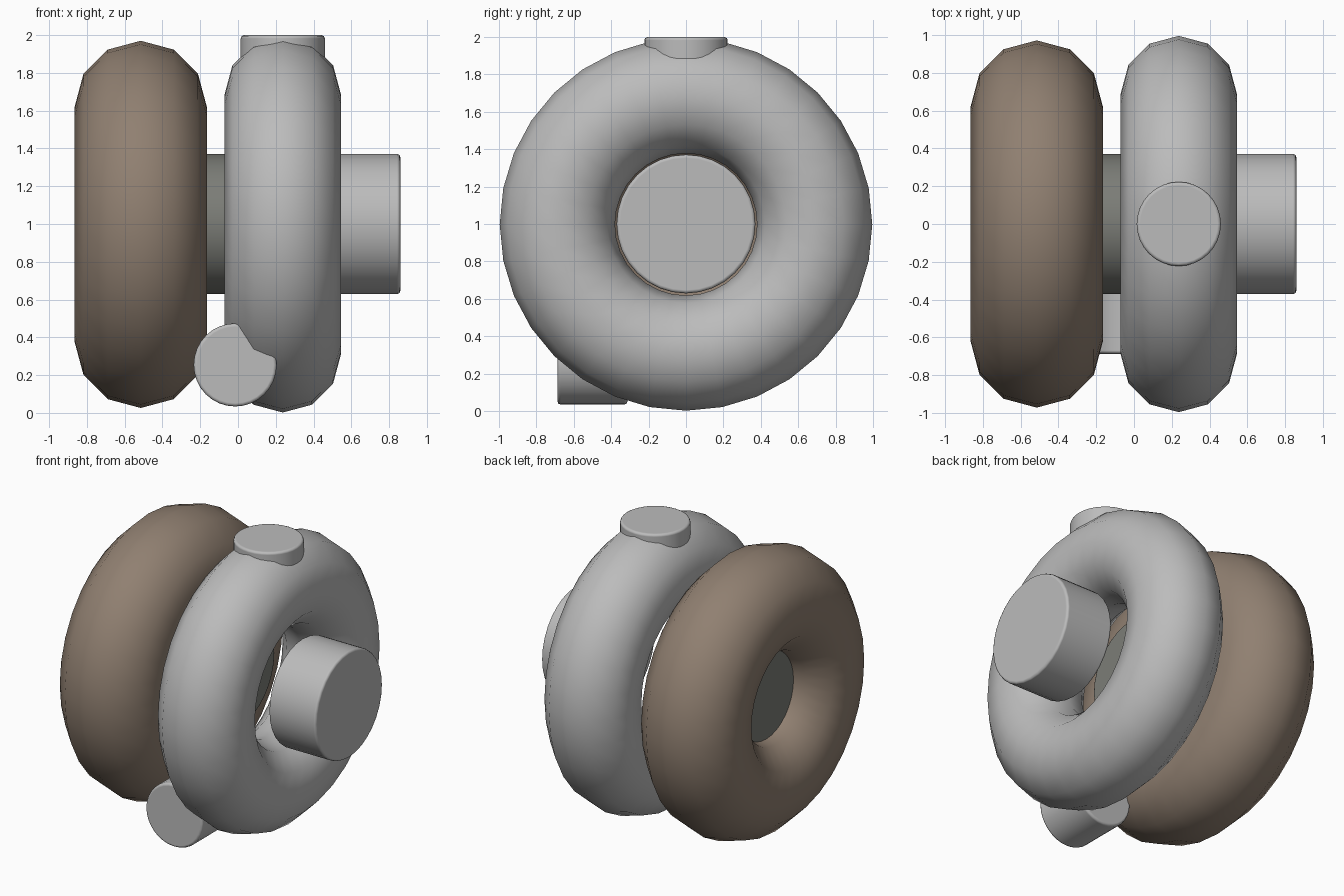
import bpy, math

cube = bpy.data.objects.get("Cube")
if cube:
    bpy.data.objects.remove(cube, do_unlink=True)


def material(name, rgb):
    m = bpy.data.materials.new(name)
    m.use_nodes = True
    m.diffuse_color = (*rgb, 1)
    m.node_tree.nodes["Principled BSDF"].inputs["Base Color"].default_value = (*rgb, 1)
    return m


ALLOY = material("light grey alloy", (0.5, 0.5, 0.5))
IRON = material("brown cast iron", (0.28, 0.215, 0.165))
STEEL = material("dark grey steel", (0.2, 0.205, 0.185))

MID_Z = 0.998
ALONG = {"x": (0, math.pi / 2, 0), "y": (math.pi / 2, 0, 0), "z": (0, 0, 0)}


def finish(name, mat):
    ob = bpy.context.object
    ob.name = name
    ob.data.materials.append(mat)
    bpy.ops.object.transform_apply(location=False, rotation=True, scale=True)
    return ob


def ring(name, x, major, minor, mat):
    bpy.ops.mesh.primitive_torus_add(
        location=(x, 0, MID_Z), rotation=ALONG["x"], major_radius=major,
        minor_radius=minor, major_segments=32, minor_segments=12)
    finish(name, mat)
    bpy.ops.object.shade_smooth()


def pipe(name, centre, radius, length, axis, mat):
    bpy.ops.mesh.primitive_cylinder_add(
        vertices=32, radius=radius, depth=length, location=centre, rotation=ALONG[axis])
    ob = finish(name, mat)
    bevel = ob.modifiers.new("rounded rims", "BEVEL")
    bevel.width = 0.018
    bevel.segments = 2
    bevel.limit_method = "ANGLE"
    bevel.angle_limit = math.radians(40)
    bevel.harden_normals = True
    bpy.ops.object.shade_smooth_by_angle(angle=math.radians(50))


# Ring housings
ring("turbine_housing", -0.515, 0.622, 0.35, IRON)
ring("compressor_housing", 0.237, 0.688, 0.308, ALLOY)

# Shaft housing between the rings
pipe("centre_housing", (-0.295, 0, MID_Z + 0.002), 0.37, 0.65, "x", STEEL)

# Round ports
pipe("inlet_port", (0.677, 0, MID_Z + 0.002), 0.371, 0.366, "x", ALLOY)
pipe("outlet_port", (0.237, 0, 1.815), 0.223, 0.37, "z", ALLOY)
pipe("lower_port", (-0.015, -0.5, 0.254), 0.22, 0.375, "y", ALLOY)
